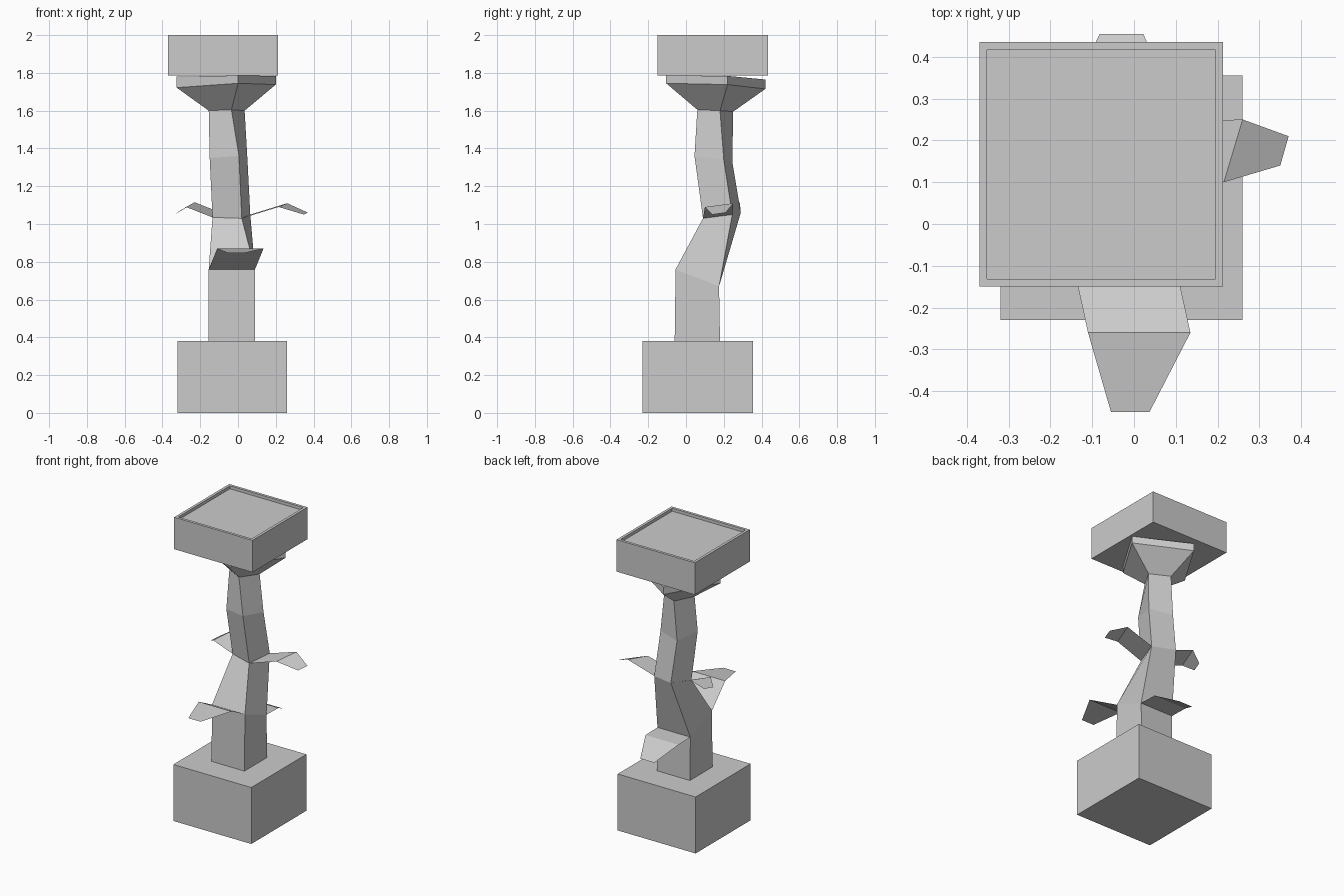
import bpy
import bmesh
from mathutils import Vector

cube = bpy.data.objects.get("Cube")
if cube:
    bpy.data.objects.remove(cube)

GREY = (0.6, 0.6, 0.6, 1)
grey = bpy.data.materials.new("plain grey")
grey.use_nodes = True
grey.diffuse_color = GREY
grey.node_tree.nodes["Principled BSDF"].inputs["Base Color"].default_value = GREY


def finish(name, bm, solid=True):
    if solid:
        bmesh.ops.recalc_face_normals(bm, faces=bm.faces)
    mesh = bpy.data.meshes.new(name)
    bm.to_mesh(mesh)
    bm.free()
    mesh.materials.append(grey)
    obj = bpy.data.objects.new(name, mesh)
    bpy.context.collection.objects.link(obj)
    return obj


def block(name, low, high, rim=0, depth=0):
    """Box between two corners, optionally with a sunken top panel."""
    bm = bmesh.new()
    bmesh.ops.create_cube(bm, size=1)
    low, high = Vector(low), Vector(high)
    for v in bm.verts:
        v.co = (low + high) / 2 + v.co * (high - low)
    if rim:
        top = max(bm.faces, key=lambda f: f.calc_center_median().z)
        bmesh.ops.inset_region(bm, faces=[top], thickness=rim)
        bottom = bmesh.ops.extrude_discrete_faces(bm, faces=[top])["faces"][0]
        for v in bottom.verts:
            v.co.z -= depth
    return finish(name, bm)


def square(corner, edge, heights):
    """Turned square from its front right corner and its right edge."""
    (x, y), (a, b) = corner, edge
    points = [(x, y), (x + a, y + b), (x + a - b, y + b + a), (x - b, y + a)]
    return [(px, py, h) for (px, py), h in zip(points, heights)]


def loft(name, rings):
    bm = bmesh.new()
    loops = [[bm.verts.new(p) for p in ring] for ring in rings]
    for a, b in zip(loops, loops[1:]):
        for i in range(4):
            j = (i + 1) % 4
            bm.faces.new((a[i], a[j], b[j], b[i]))
    bm.faces.new(loops[0][::-1])
    bm.faces.new(loops[-1])
    return finish(name, bm)


def leaf(name, base, fold, tip):
    """Folded single sheet: base edge, fold edge and tip edge."""
    bm = bmesh.new()
    rows = [[bm.verts.new(p) for p in row] for row in (base, fold, tip)]
    for (a, b), (c, d) in zip(rows, rows[1:]):
        face = bm.faces.new((a, b, d, c))
        face.normal_update()
        if face.normal.z < 0:
            face.normal_flip()
    return finish(name, bm, solid=False)


# Base block and shallow tray on top
block("base_block", (-0.32, -0.23, 0), (0.26, 0.355, 0.38))
block("top_tray", (-0.37, -0.15, 1.785), (0.213, 0.435, 2), rim=0.026, depth=0.02)

# Bent stem that twists and flares under the tray
lower = [(0.09, -0.06, 0.38), (0.09, 0.18, 0.38), (-0.155, 0.18, 0.38), (-0.155, -0.06, 0.38)]
knee = [(0.09, -0.055, 0.76), (0.09, 0.175, 0.67), (-0.155, 0.175, 0.67), (-0.155, -0.055, 0.76)]
middle = square((0.02, 0.09), (0.045, 0.155), (1.03, 1.05, 1.06, 1.035))
upper = square((0.005, 0.045), (0.045, 0.155), (1.36, 1.34, 1.33, 1.35))
neck = square((-0.035, 0.06), (0.07, 0.12), (1.605, 1.6, 1.595, 1.6))
flare = square((0, -0.105), (0.2, 0.325), (1.745, 1.738, 1.715, 1.722))
collar = square((0, -0.105), (0.2, 0.325), (1.786, 1.784, 1.765, 1.78))
loft("stem", [lower, knee, middle, upper, neck, flare, collar])

# Four folded leaves growing from the bends
leaf("front_leaf", (knee[3], knee[0]),
     ((-0.11, -0.26, 0.87), (0.135, -0.26, 0.87)),
     ((-0.055, -0.45, 0.847), (0.037, -0.45, 0.847)))
leaf("back_leaf", (knee[2], knee[1]),
     ((-0.155, 0.302, 0.667), (0.09, 0.302, 0.667)),
     ((-0.082, 0.455, 0.585), (0.022, 0.455, 0.585)))
leaf("left_leaf", (middle[0], middle[1]),
     ((0.215, 0.1, 1.09), (0.26, 0.25, 1.11)),
     ((0.35, 0.14, 1.05), (0.37, 0.21, 1.06)))
leaf("right_leaf", (middle[3], middle[2]),
     ((-0.275, 0.13, 1.09), (-0.23, 0.285, 1.115)),
     ((-0.33, 0.18, 1.055), (-0.31, 0.25, 1.065)))
